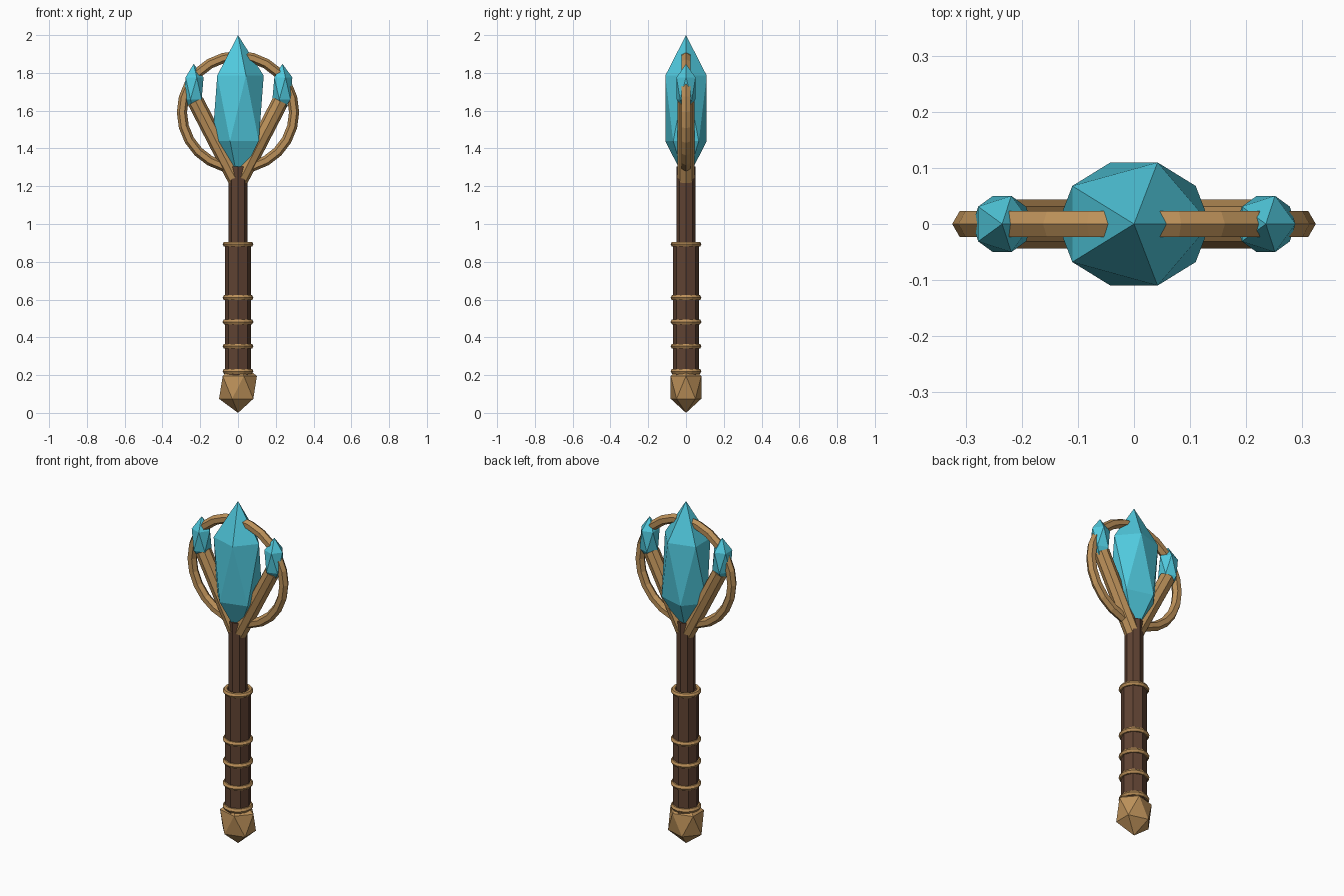
import bpy
from math import pi
from mathutils import Vector

if "Cube" in bpy.data.objects:
    bpy.data.objects.remove(bpy.data.objects["Cube"])


def material(name, rgb):
    m = bpy.data.materials.new(name)
    m.diffuse_color = (*rgb, 1)
    m.use_nodes = True
    m.node_tree.nodes["Principled BSDF"].inputs["Base Color"].default_value = m.diffuse_color
    return m


GOLD = material("gold", (0.50, 0.28, 0.10))
WOOD = material("dark_wood", (0.115, 0.055, 0.032))
GEM = material("blue_gem", (0.08, 0.58, 0.72))


def finish(name, mat):
    ob = bpy.context.object
    ob.name = name
    ob.data.materials.append(mat)
    return ob


def gem(name, mat, loc, scale):
    # stretched icosahedron
    bpy.ops.mesh.primitive_ico_sphere_add(subdivisions=1, radius=1, location=loc)
    ob = finish(name, mat)
    ob.scale = scale


def rod(name, mat, a, b, radius, sides=8):
    # straight cylinder between two points
    a, b = Vector(a), Vector(b)
    d = b - a
    bpy.ops.mesh.primitive_cylinder_add(vertices=sides, radius=radius, depth=d.length,
                                        location=(a + b) / 2)
    ob = finish(name, mat)
    ob.rotation_euler = (0, Vector((d.x, d.z)).angle_signed(Vector((0, 1))) * -1, 0)


def ring(name, loc, major, minor, segments, tilt=0):
    bpy.ops.mesh.primitive_torus_add(major_radius=major, minor_radius=minor,
                                     major_segments=segments, minor_segments=6,
                                     location=loc, rotation=(tilt, 0, 0))
    finish(name, GOLD)


# handle
gem("pommel", GOLD, (0, 0, 0.135), (0.112, 0.095, 0.135))
rod("grip", WOOD, (0, 0, 0.2), (0, 0, 0.9), 0.07)
rod("shaft", WOOD, (0, 0, 0.85), (0, 0, 1.305), 0.05)
for i, z in enumerate((0.22, 0.353, 0.482, 0.61, 0.893)):
    ring(f"grip_band_{i + 1}", (0, 0, z), 0.067, 0.015, 16)

# head
gem("main_crystal", GEM, (0, 0, 1.612), (0.152, 0.129, 0.388))
ring("halo", (0, 0, 1.592), 0.297, 0.027, 24, pi / 2)
for side, s in (("left", -1), ("right", 1)):
    rod(f"{side}_prong", GOLD, (0, 0, 1.215), (s * 0.225, 0, 1.65), 0.044)
    gem(f"{side}_crystal", GEM, (s * 0.235, 0, 1.718), (0.059, 0.059, 0.13))
